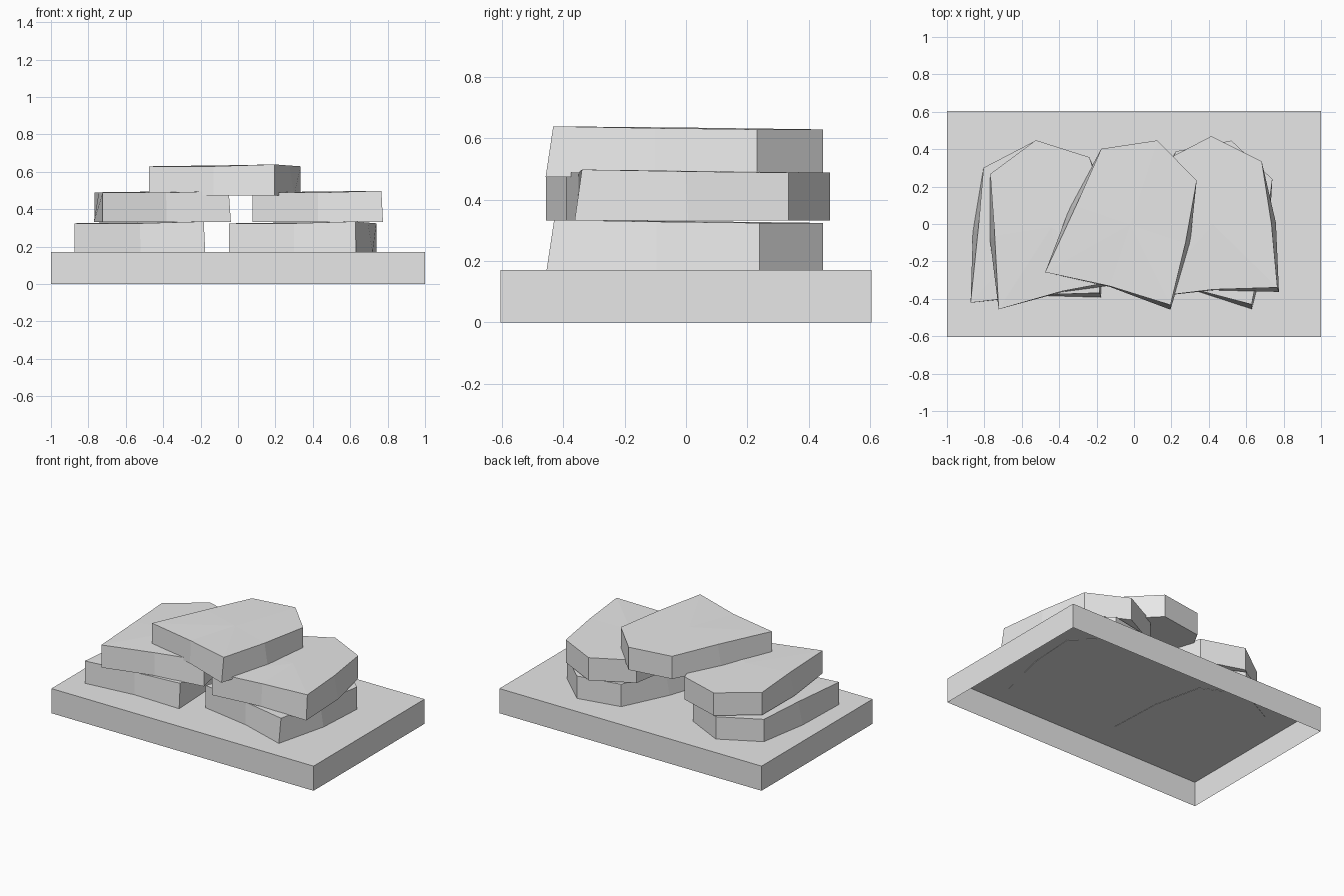
import bpy, bmesh
from math import radians

cube = bpy.data.objects.get("Cube")
if cube:
    bpy.data.objects.remove(cube, do_unlink=True)

GREY = (0.8, 0.8, 0.8, 1)
stone_grey = bpy.data.materials.new("stone_grey")
stone_grey.use_nodes = True
stone_grey.diffuse_color = GREY
stone_grey.node_tree.nodes["Principled BSDF"].inputs["Base Color"].default_value = GREY


def finish(bm, name):
    bmesh.ops.recalc_face_normals(bm, faces=bm.faces)
    mesh = bpy.data.meshes.new(name)
    bm.to_mesh(mesh)
    bm.free()
    mesh.materials.append(stone_grey)
    return mesh


def place(name, mesh, location=(0, 0, 0), turn=0):
    obj = bpy.data.objects.new(name, mesh)
    obj.location = location
    obj.rotation_euler.z = radians(turn)
    bpy.context.collection.objects.link(obj)


# Base slab: hollow, open underneath
bm = bmesh.new()
bmesh.ops.create_cube(bm, size=1)
for v in bm.verts:
    v.co = (v.co.x * 2, v.co.y * 1.21, (v.co.z + 0.5) * 0.17)
floor = [f for f in bm.faces if f.calc_center_median().z < 0.01]
bmesh.ops.delete(bm, geom=floor, context='FACES_ONLY')
place("base_slab", finish(bm, "base_slab"))

# Stone outline, origin at the front right corner:
# x, y at the bottom, then x, y shift and height of the top edge
OUTLINE = [
    (0, 0, 0, 0.025, 0.166),              # front corner
    (0.105, 0.355, -0.025, 0, 0.16),      # side middle
    (0.14, 0.69, 0, 0, 0.156),            # rear corner
    (-0.07, 0.905, 0, 0, 0.156),          # back point
    (-0.37, 0.86, 0, 0, 0.156),           # other rear corner
    (-0.535, 0.555, 0.03, 0, 0.158),      # other side middle
    (-0.67, 0.2, 0, 0, 0.156),            # other front corner
    (-0.325, 0.122, 0, 0.004, 0.156),     # front middle
]

bm = bmesh.new()
bottom = [bm.verts.new((x, y, 0)) for x, y, dx, dy, h in OUTLINE]
top = [bm.verts.new((x + dx, y + dy, h)) for x, y, dx, dy, h in OUTLINE]
peak = bm.verts.new((-0.215, 0.455, 0.162))
bm.faces.new(bottom[::-1])
for i in range(len(OUTLINE)):
    j = (i + 1) % len(OUTLINE)
    bm.faces.new((bottom[i], bottom[j], top[j], top[i]))
    bm.faces.new((top[i], top[j], peak))
stone = finish(bm, "flat_stone")

# Stacked stones share one mesh, each turned differently
place("lower_right_side_stone", stone, (0.63, -0.455, 0.168), 2.5)
place("lower_left_side_stone", stone, (-0.175, -0.392, 0.168), 19)
place("upper_right_side_stone", stone, (0.775, -0.363, 0.332), 19)
place("upper_left_side_stone", stone, (-0.038, -0.318, 0.332), 28)
place("top_stone", stone, (0.195, -0.458, 0.473), 0)
